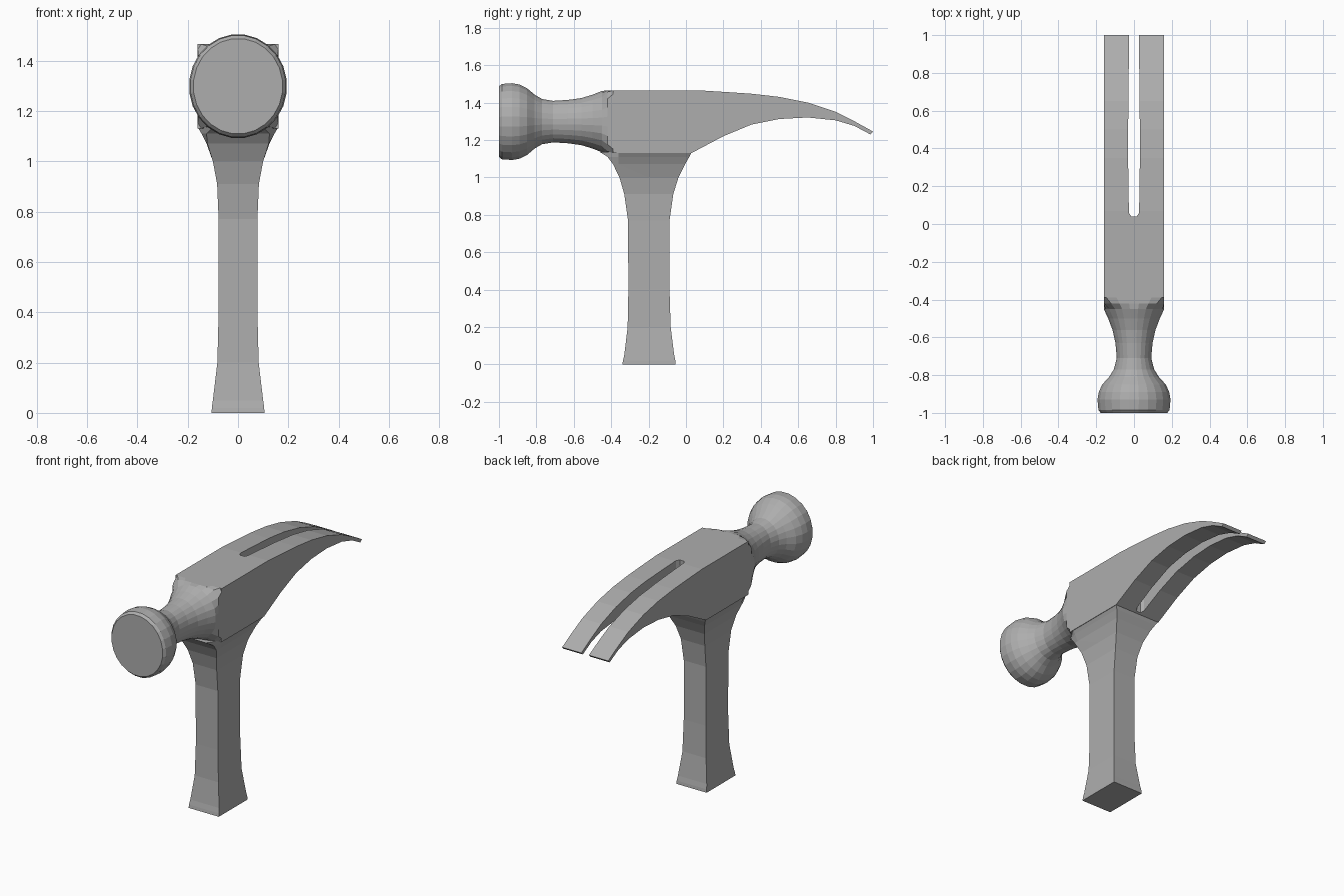
import bpy, bmesh, math
from mathutils import Vector

cube = bpy.data.objects.get("Cube")
if cube:
    bpy.data.objects.remove(cube, do_unlink=True)

steel = bpy.data.materials.new("plain grey")
steel.use_nodes = True
GREY = (0.42, 0.42, 0.42, 1)
steel.diffuse_color = GREY
steel.node_tree.nodes["Principled BSDF"].inputs["Base Color"].default_value = GREY


def finish(bm, name):
    bmesh.ops.recalc_face_normals(bm, faces=bm.faces)
    mesh = bpy.data.meshes.new(name)
    bm.to_mesh(mesh)
    bm.free()
    mesh.materials.append(steel)
    obj = bpy.data.objects.new(name, mesh)
    bpy.context.collection.objects.link(obj)
    return obj


def loft(name, rings):
    bm = bmesh.new()
    loops = [[bm.verts.new(p) for p in ring] for ring in rings]
    n = len(loops[0])
    for a, b in zip(loops, loops[1:]):
        for i in range(n):
            j = (i + 1) % n
            bm.faces.new((a[i], a[j], b[j], b[i]))
    bm.faces.new(loops[0])
    bm.faces.new(loops[-1])
    return finish(bm, name)


def prism(name, points, offset):
    bm = bmesh.new()
    face = bm.faces.new([bm.verts.new(p) for p in points])
    moved = bmesh.ops.extrude_face_region(bm, geom=[face])["geom"]
    bmesh.ops.translate(bm, vec=Vector(offset),
                        verts=[v for v in moved if isinstance(v, bmesh.types.BMVert)])
    return finish(bm, name)


# Head block and curved claw: side outline extruded across the width
HALF = 0.16
top = [(-0.39, 1.465), (0.07, 1.465), (0.2, 1.457), (0.35, 1.447), (0.5, 1.43),
       (0.65, 1.4), (0.8, 1.35), (0.9, 1.3), (1.0, 1.245)]
under = [(0.985, 1.23), (0.9, 1.275), (0.8, 1.305), (0.65, 1.32), (0.5, 1.312),
         (0.35, 1.282), (0.2, 1.22), (0.03, 1.13), (-0.39, 1.13)]
claw = prism("head_and_claw", [(-HALF, y, z) for y, z in top + under], (2 * HALF, 0, 0))

# Tapered nail slot between the two prongs
side = [(0.015, 0.04), (0.027, 0.06), (0.032, 0.4), (0.025, 1.1)]
outline = side + [(-x, y) for x, y in reversed(side)]
cutter = prism("slot_cutter", [(x, y, 1.0) for x, y in outline], (0, 0, 0.6))
cutter.hide_render = True
mod = claw.modifiers.new("nail_slot", 'BOOLEAN')
mod.operation = 'DIFFERENCE'
mod.solver = 'EXACT'
mod.object = cutter
bpy.context.view_layer.objects.active = claw
bpy.ops.object.modifier_apply(modifier=mod.name)
bpy.data.objects.remove(cutter, do_unlink=True)

# Round striking face and neck, flaring until it fills the square head
SIDES = 24
neck = [(-1.0, 0.178, 0.19), (-0.985, 0.19, 0.203), (-0.93, 0.195, 0.207),
        (-0.89, 0.188, 0.2), (-0.85, 0.17, 0.18), (-0.81, 0.133, 0.146),
        (-0.77, 0.108, 0.122), (-0.71, 0.092, 0.112), (-0.63, 0.099, 0.117),
        (-0.56, 0.115, 0.127), (-0.5, 0.138, 0.145), (-0.45, 0.165, 0.165),
        (-0.42, 0.2, 0.2), (-0.39, 0.24, 0.24)]


def neck_ring(y, rx, rz):
    ring = []
    for i in range(SIDES):
        a = 2 * math.pi * (i + 0.5) / SIDES
        x, z = rx * math.cos(a), 1.298 + rz * math.sin(a)
        if y > -0.6:  # keep the flare inside the head's square section
            x = max(-HALF, min(HALF, x))
            z = max(1.13, min(1.465, z))
        ring.append((x, y, z))
    return ring


loft("striking_face_and_neck", [neck_ring(*n) for n in neck])

# Rectangular handle: height, front y, back y, front and back half width
handle = [(0, -0.34, -0.055, 0.105, 0.105), (0.02, -0.337, -0.057, 0.104, 0.104),
          (0.05, -0.33, -0.063, 0.1, 0.1), (0.2, -0.312, -0.082, 0.082, 0.082),
          (0.4, -0.308, -0.088, 0.077, 0.077), (0.77, -0.31, -0.088, 0.077, 0.077),
          (0.91, -0.33, -0.068, 0.083, 0.083), (1.0, -0.356, -0.04, 0.1, 0.1),
          (1.07, -0.39, -0.005, 0.122, 0.125), (1.11, -0.42, 0.018, 0.125, 0.145),
          (1.135, -0.46, 0.03, 0.1, 0.16)]
loft("handle", [[(-f, y0, z), (f, y0, z), (f, (y0 + y1) / 2, z) if z < 1.05 else (b, -0.36, z),
                 (b, y1, z), (-b, y1, z),
                 (-f, (y0 + y1) / 2, z) if z < 1.05 else (-b, -0.36, z)]
                for z, y0, y1, f, b in handle])
